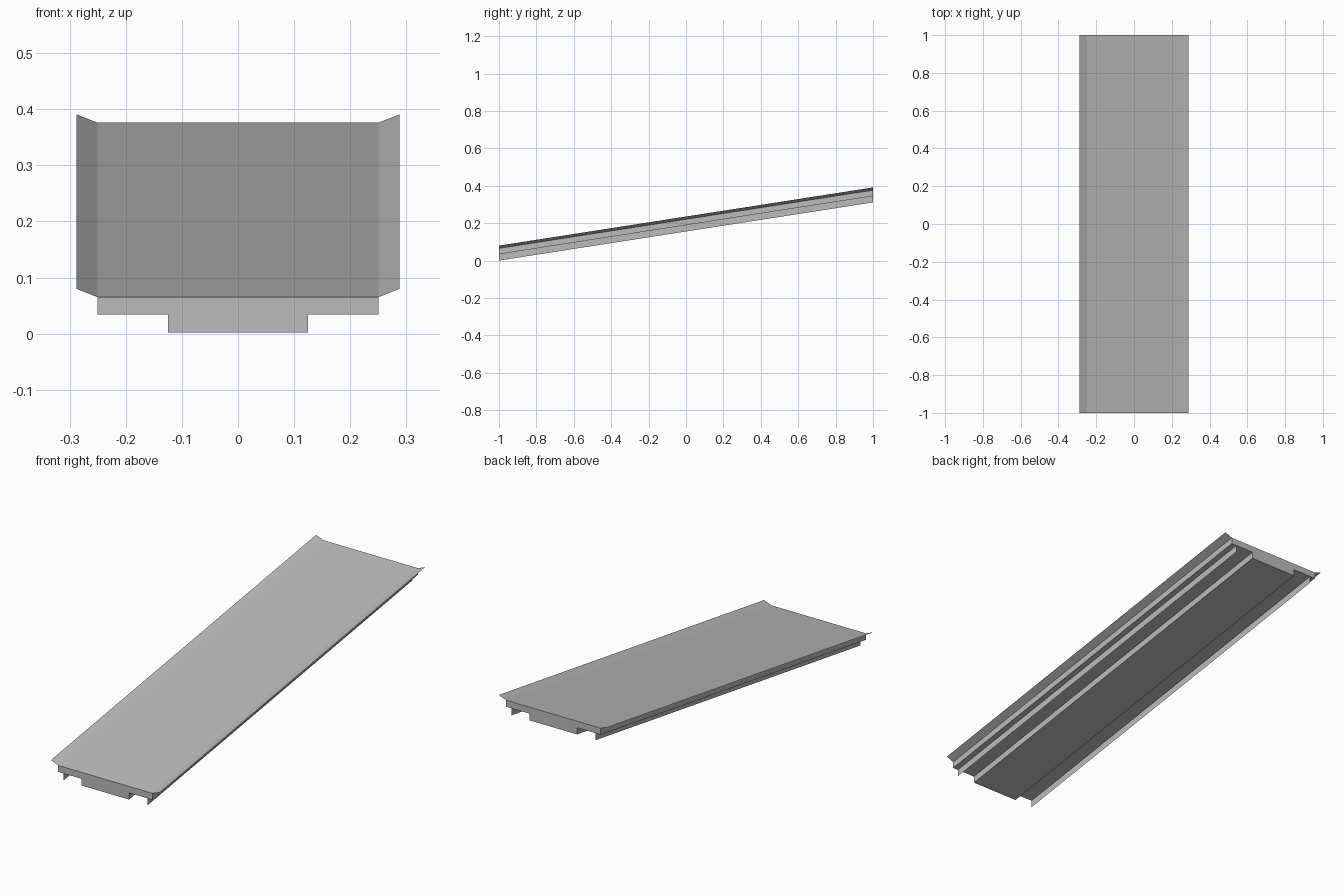
import bpy
import bmesh

if "Cube" in bpy.data.objects:
    bpy.data.objects.remove(bpy.data.objects["Cube"], do_unlink=True)

HALF_LENGTH = 1.0
RISE = 0.311  # height gained from front to back

grey = bpy.data.materials.new("plain grey")
grey.use_nodes = True
grey.diffuse_color = (0.5, 0.5, 0.5, 1)
grey.node_tree.nodes["Principled BSDF"].inputs["Base Color"].default_value = (0.5, 0.5, 0.5, 1)


def sloped_extrusion(name, profile, solid=False):
    """Sweep an x-z profile from front to back along the slope, with upright ends."""
    bm = bmesh.new()
    front = [bm.verts.new((x, -HALF_LENGTH, z)) for x, z in profile]
    back = [bm.verts.new((x, HALF_LENGTH, z + RISE)) for x, z in profile]
    count = len(profile)
    for i in range(count if solid else count - 1):
        j = (i + 1) % count
        bm.faces.new((front[i], front[j], back[j], back[i]))
    if solid:
        bm.faces.new(front)
        bm.faces.new(back[::-1])
        bmesh.ops.recalc_face_normals(bm, faces=bm.faces)
    mesh = bpy.data.meshes.new(name)
    bm.to_mesh(mesh)
    bm.free()
    mesh.materials.append(grey)
    obj = bpy.data.objects.new(name, mesh)
    bpy.context.collection.objects.link(obj)
    return obj


# Deck with the narrower block under its middle
half = [(0.125, 0.002), (0.125, 0.034), (0.25, 0.034), (0.25, 0.065)]
sloped_extrusion("ramp_deck", half + [(-x, z) for x, z in reversed(half)], solid=True)

# Flared lips along the edges and thin rails underneath
for side, s in (("left", 1), ("right", -1)):
    lip = [(s * 0.25, 0.065), (s * 0.288, 0.08)]
    rail = [(s * 0.222, 0.0), (s * 0.222, 0.034)]
    sloped_extrusion(side + "_lip", lip[::s])
    sloped_extrusion(side + "_rail", rail[::s])
